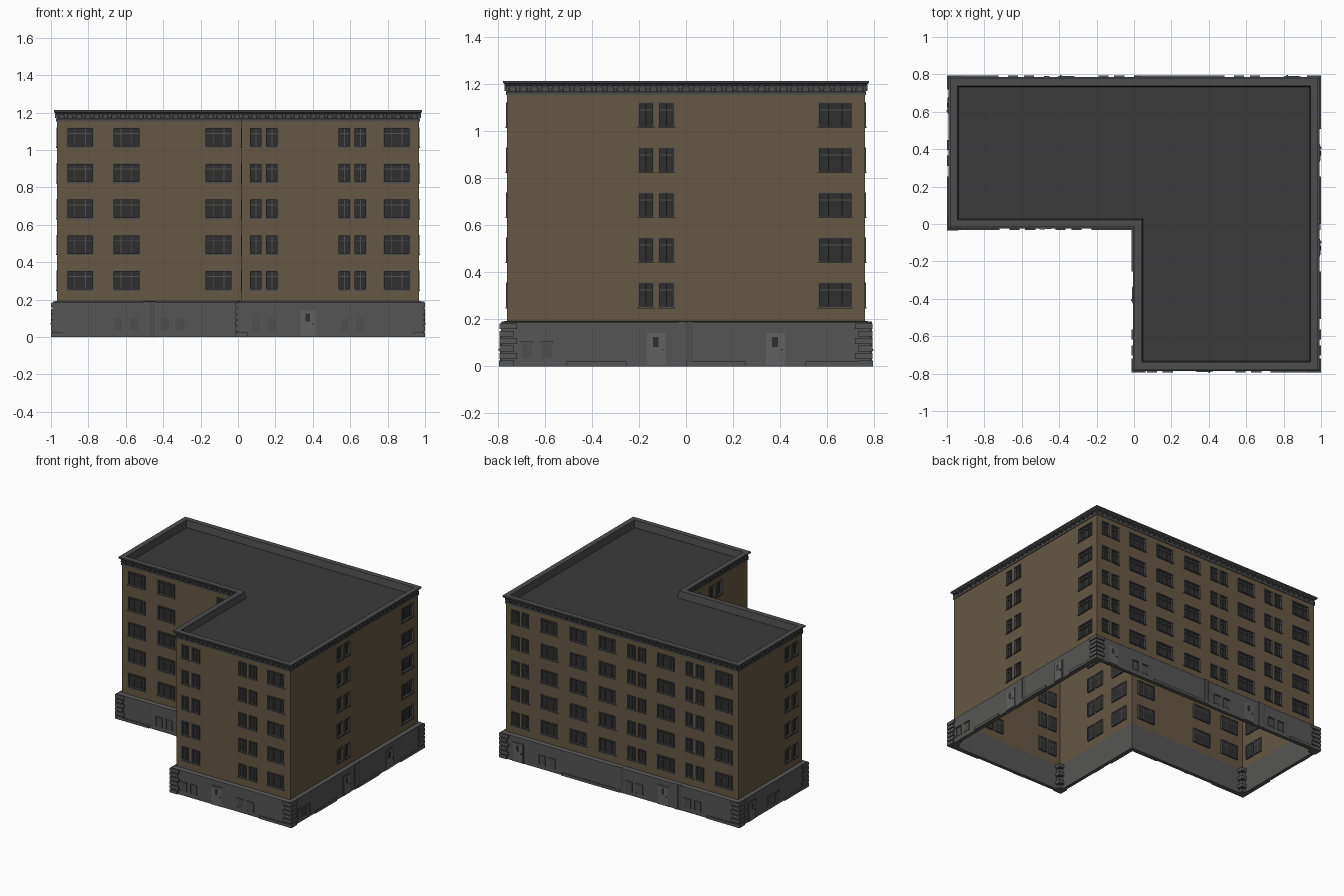
import bpy, bmesh, math
from mathutils import Vector

if "Cube" in bpy.data.objects:
    bpy.data.objects.remove(bpy.data.objects["Cube"])

W, H, NX = 0.967, 0.76, 0.02          # half width, half depth, notch x
# wall corners (counter-clockwise) and the outward diagonal of each
CORNERS = [(-W, 0, -1, -1), (NX, 0, -1, -1), (NX, -H, -1, -1),
           (W, -H, 1, -1), (W, H, 1, 1), (-W, H, -1, 1)]
# upper storeys per side: W = wide window, P = pair, - = blank
UPPER = ["WW-W", "WP-", "P-PW", "--P--W", "PWWWPWPW", "--P"]
# base per side: D = door, V = two vents, S = projecting plinth
LOWER = ["SVVS", "SDV", "VDVS", "VSDSDS", "DVSSVDVS", "DVS"]
JOINTS = [[2], [], [], [3], [4, 6], []]
ROWS = [0.303 + 0.1913 * i for i in range(5)]
Z0, Z1, WH = 0.19, 1.16, 0.105        # wall bottom, wall top, window height

COLORS = {"brown": (0.13, 0.098, 0.057), "stone": (0.092, 0.091, 0.09),
          "trim": (0.075, 0.075, 0.075), "frame": (0.08, 0.08, 0.077),
          "glass": (0.028, 0.028, 0.029), "roof": (0.042, 0.042, 0.042),
          "door": (0.12, 0.12, 0.12)}
MATS = {}
for name, c in COLORS.items():
    MATS[name] = bpy.data.materials.new(name)
    MATS[name].diffuse_color = (*c, 1)

parts = {}


def part(name, color):
    if name not in parts:
        parts[name] = (bmesh.new(), color)
    return parts[name][0]


class Side:
    """Local frame of one facade: u along it, z up, o outwards."""
    def __init__(self, i):
        a, b = CORNERS[i], CORNERS[(i + 1) % 6]
        self.p = Vector((a[0], a[1], 0))
        d = Vector((b[0], b[1], 0)) - self.p
        self.len = d.length
        self.d = d.normalized()
        self.n = Vector((self.d.y, -self.d.x, 0))

    def at(self, u, z, o):
        return self.p + self.d * u + self.n * o + Vector((0, 0, z))

    def quad(self, bm, pts):
        bm.faces.new([bm.verts.new(self.at(*q)) for q in pts])

    def box(self, bm, u0, u1, z0, z1, o0, o1):
        prism(bm, [self.at(u, z, o0) for u, z in
                   ((u0, z0), (u1, z0), (u1, z1), (u0, z1))], self.n * (o1 - o0))


def prism(bm, loop, vec):
    a = [bm.verts.new(p) for p in loop]
    b = [bm.verts.new(p + vec) for p in loop]
    bm.faces.new(a[::-1])
    bm.faces.new(b)
    for i in range(len(a)):
        j = (i + 1) % len(a)
        bm.faces.new((a[i], a[j], b[j], b[i]))


def sweep(bm, profile, closed):
    """Carry an (offset, z) profile round the L-shaped outline."""
    rings = [[bm.verts.new((x + sx * o, y + sy * o, z)) for x, y, sx, sy in CORNERS]
             for o, z in profile]
    for k in range(len(rings) if closed else len(rings) - 1):
        r, s = rings[k], rings[(k + 1) % len(rings)]
        for i in range(6):
            j = (i + 1) % 6
            bm.faces.new((r[i], r[j], s[j], s[i]))
    return rings


def window(s, u, z, w, mullions):
    f, g, sl = part("window_frames", "frame"), part("window_glass", "glass"), part("window_sills", "trim")
    a, b, lo, hi, t = u - w / 2, u + w / 2, z - WH / 2, z + WH / 2, 0.006
    for q in ((a, a + t, lo, hi), (b - t, b, lo, hi),
              (a + t, b - t, hi - t, hi), (a + t, b - t, lo, lo + t)):
        s.box(f, *q, -0.014, 0.004)
    bar = 0.0022
    for m in mullions:
        s.box(f, a + w * m - bar, a + w * m + bar, lo + t, hi - t, -0.012, -0.005)
    zt = lo + WH * 0.7
    s.box(f, a + t, b - t, zt - bar, zt + bar, -0.012, -0.006)
    s.quad(g, [(a, lo, -0.012), (b, lo, -0.012), (b, hi, -0.012), (a, hi, -0.012)])
    s.box(sl, a - 0.002, b + 0.002, lo - 0.004, lo + 0.002, 0, 0.007)


def door(s, u):
    d = part("doors", "door")
    s.box(part("door_surrounds", "stone"), u - 0.046, u + 0.046, 0, 0.147, 0.02, 0.028)
    s.box(d, u - 0.04, u + 0.04, 0.005, 0.141, 0.025, 0.031)
    s.box(part("door_panes", "glass"), u - 0.014, u + 0.01, 0.082, 0.125, 0.03, 0.032)
    s.box(part("door_handles", "glass"), u + 0.024, u + 0.032, 0.068, 0.074, 0.03, 0.036)


def vent(s, u):
    s.box(part("vent_panels", "trim"), u - 0.022, u + 0.022, 0.035, 0.098, 0.02, 0.027)
    f = part("vent_surrounds", "stone")
    s.box(f, u - 0.027, u + 0.027, 0.098, 0.105, 0.02, 0.033)
    s.box(f, u - 0.027, u - 0.022, 0.03, 0.098, 0.02, 0.03)
    s.box(f, u + 0.022, u + 0.027, 0.03, 0.098, 0.02, 0.03)


def arch(bm, s, u):
    """Small round arch under the cornice, on two short legs."""
    path = [(-1, -0.35)] + [(-math.cos(math.pi * k / 6), math.sin(math.pi * k / 6))
                            for k in range(7)] + [(1, -0.35)]
    zc = 1.177
    loop = [s.at(u + 0.019 * x, zc + 0.019 * y, 0.002) for x, y in path]
    loop += [s.at(u + 0.012 * x, zc + (0.012 if y > 0 else 0.019) * y, 0.002) for x, y in reversed(path)]
    prism(bm, loop, s.n * 0.009)


for i in range(6):
    s = Side(i)
    pw = s.len / len(UPPER[i])
    # windows and the cut lines they make in the wall
    holes = []
    for k, kind in enumerate(UPPER[i]):
        c = (k + 0.5) * pw
        if kind == "W":
            holes.append((c, 0.145, (0.3, 0.7)))
        elif kind == "P":
            holes += [(c - 0.043, 0.068, (0.5,)), (c + 0.043, 0.068, (0.5,))]
    us = sorted({0, s.len} | {h[0] + e * h[1] / 2 for h in holes for e in (-1, 1)})
    zs = sorted({Z0, Z1} | {z + e * WH / 2 for z in ROWS for e in (-1, 1)})
    wall = part("upper_walls", "brown")
    for a, b in zip(us, us[1:]):
        for lo, hi in zip(zs, zs[1:]):
            inside = (any(abs((a + b) / 2 - h[0]) < h[1] / 2 for h in holes)
                      and any(abs((lo + hi) / 2 - z) < WH / 2 for z in ROWS))
            if not inside:
                s.quad(wall, [(a, lo, 0), (b, lo, 0), (b, hi, 0), (a, hi, 0)])
    for u, w, m in holes:
        for z in ROWS:
            window(s, u, z, w, m)
    # base storey details
    bw = s.len / len(LOWER[i])
    for k, kind in enumerate(LOWER[i]):
        c = (k + 0.5) * bw
        if kind == "D":
            door(s, c)
        elif kind == "V":
            vent(s, c - 0.042)
            vent(s, c + 0.042)
        else:
            s.box(part("plinth", "stone"), k * bw, (k + 1) * bw, 0, 0.02, 0.02, 0.033)
    for k in JOINTS[i]:
        j = part("base_joints", "stone")
        s.box(j, k * bw - 0.032, k * bw - 0.002, 0, 0.19, 0.02, 0.03)
        s.box(part("joint_pipes", "trim"), k * bw + 0.002, k * bw + 0.03, 0, 0.19, 0.02, 0.027)
    # row of arches
    n = round(s.len / 0.046)
    for k in range(n):
        arch(part("cornice_arches", "trim"), s, (k + 0.5) * s.len / n)

# base wall, cornice with parapet, roof
sweep(part("base_wall", "stone"), [(0, 0), (0.025, 0), (0.025, 0.186), (0.02, 0.19), (0, 0.193)], True)
sweep(part("cornice", "trim"),
      [(0, 1.153), (0.005, 1.153), (0.005, 1.166), (0.002, 1.168), (0.003, 1.192),
       (0.012, 1.199), (0.017, 1.203), (0.017, 1.213), (-0.022, 1.213), (-0.028, 1.16)], False)
roof = part("roof", "roof")
roof.faces.new([roof.verts.new((x - sx * 0.028, y - sy * 0.028, 1.16)) for x, y, sx, sy in CORNERS])

# stacked corner blocks on the five outer corners
q = part("corner_blocks", "stone")
for x, y, sx, sy in CORNERS[:1] + CORNERS[2:]:
    for k in range(6):
        z, o, e = k * 0.0315, 0.033 if k else 0.0335, -0.03 - 0.012 * (k % 2)
        prism(q, [Vector((x + sx * a, y + sy * b, z)) for a, b in ((e, e), (o, e), (o, o), (e, o))],
              Vector((0, 0, 0.025)))

# turn each collected part into an object
for name, (bm, color) in parts.items():
    bmesh.ops.remove_doubles(bm, verts=bm.verts, dist=1e-5)
    if name not in ("roof", "upper_walls", "window_glass", "cornice"):
        bmesh.ops.recalc_face_normals(bm, faces=bm.faces)
    me = bpy.data.meshes.new(name)
    bm.to_mesh(me)
    bm.free()
    me.materials.append(MATS[color])
    bpy.context.collection.objects.link(bpy.data.objects.new(name, me))

for m in bpy.data.materials:
    if m.users and not m.is_grease_pencil:
        m.use_nodes = True
        m.node_tree.nodes["Principled BSDF"].inputs["Base Color"].default_value = m.diffuse_color
